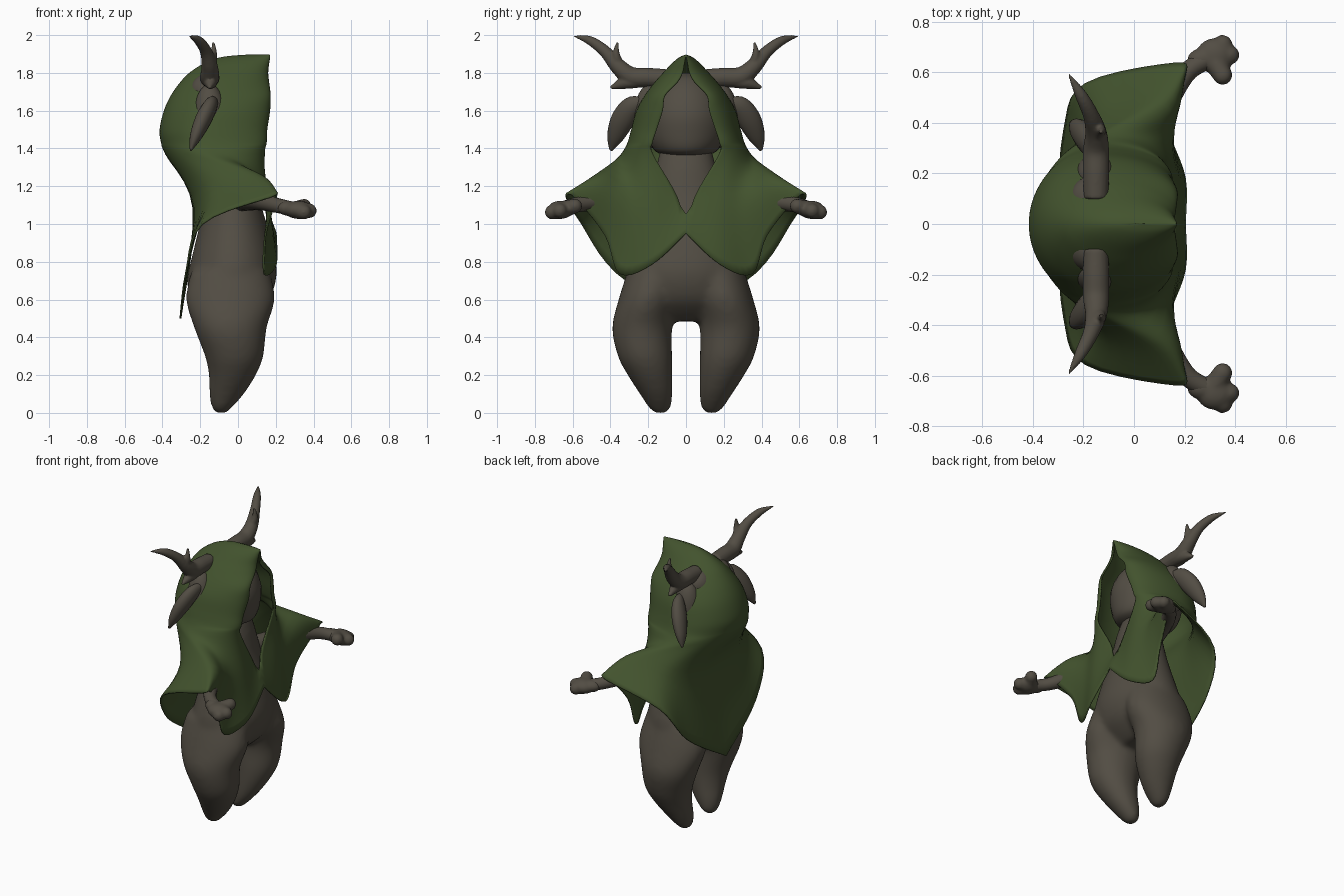
import bpy, bmesh, math
from mathutils import Vector, Matrix

if "Cube" in bpy.data.objects:
    bpy.data.objects.remove(bpy.data.objects["Cube"])


def material(name, rgb):
    m = bpy.data.materials.new(name)
    m.use_nodes = True
    m.diffuse_color = (*rgb, 1)
    bsdf = m.node_tree.nodes["Principled BSDF"]
    bsdf.inputs["Base Color"].default_value = (*rgb, 1)
    bsdf.inputs["Roughness"].default_value = 0.9
    return m


FUR = material("brown fur", (0.085, 0.074, 0.057))
CLOTH = material("green cloth", (0.055, 0.086, 0.027))


def finish(name, bm, mat, mirror=True):
    """Turn a bmesh into a smooth object, mirrored across y."""
    bmesh.ops.recalc_face_normals(bm, faces=bm.faces)
    for f in bm.faces:
        f.smooth = True
    me = bpy.data.meshes.new(name)
    bm.to_mesh(me)
    bm.free()
    me.materials.append(mat)
    ob = bpy.data.objects.new(name, me)
    bpy.context.collection.objects.link(ob)
    if mirror:
        mod = ob.modifiers.new("mirror", 'MIRROR')
        mod.use_axis = (False, True, False)
        mod.merge_threshold = 0.002
    return ob


def spline(points, steps):
    """Catmull-Rom samples through the points."""
    p = [Vector(q) for q in points]
    p = [p[0]] + p + [p[-1]]
    out = []
    for i in range(1, len(p) - 2):
        a, b, c, d = p[i - 1:i + 3]
        for k in range(steps):
            t = k / steps
            out.append(0.5 * (2 * b + (c - a) * t + (2 * a - 5 * b + 4 * c - d) * t * t
                              + (3 * b - a - 3 * c + d) * t ** 3))
    return out + [p[-2]]


def skin(bm, rings, closed=True):
    """Bridge rows of points, capping the ends when closed."""
    rows = [[bm.verts.new(p) for p in r] for r in rings]
    n = len(rows[0])
    for a, b in zip(rows, rows[1:]):
        for j in range(n if closed else n - 1):
            k = (j + 1) % n
            bm.faces.new((a[j], a[k], b[k], b[j]))
    if closed:
        bm.faces.new(rows[0])
        bm.faces.new(rows[-1])


def stack(bm, rows, sides=32):
    """Horizontal ellipses: height, centre x, centre y, radius x, radius y."""
    rings = []
    for z, x, y, rx, ry in spline(rows, 4):
        angles = [math.tau * i / sides for i in range(sides)]
        rings.append([(x + rx * math.cos(a), y + ry * math.sin(a), z) for a in angles])
    skin(bm, rings)


def tube(bm, path, flat=1.0, sides=16):
    """Tapered tube through points (x, y, z, radius); flat squashes it along x."""
    pts = spline(path, 6)
    rings = []
    for i, p in enumerate(pts):
        a, b = pts[max(i - 1, 0)], pts[min(i + 1, len(pts) - 1)]
        d = (b.xyz - a.xyz).normalized()
        u = (Vector((1, 0, 0)) - d * d.x).normalized()
        v = d.cross(u)
        angles = [math.tau * k / sides for k in range(sides)]
        rings.append([p.xyz + p.w * (u * flat * math.cos(t) + v * math.sin(t)) for t in angles])
    skin(bm, rings)


def ball(bm, centre, size):
    m = Matrix.Translation(centre) @ Matrix.Diagonal((*size, 1))
    bmesh.ops.create_uvsphere(bm, u_segments=32, v_segments=20, radius=1, matrix=m)


def melt(ob, voxel, rounds):
    """Fuse overlapping volumes into one soft skin."""
    r = ob.modifiers.new("fuse", 'REMESH')
    r.mode = 'VOXEL'
    r.voxel_size = voxel
    r.use_smooth_shade = True
    s = ob.modifiers.new("soften", 'SMOOTH')
    s.factor = 0.5
    s.iterations = rounds


# Torso and legs
bm = bmesh.new()
stack(bm, [(0.0, -0.09, 0.135, 0.03, 0.035), (0.03, -0.085, 0.14, 0.055, 0.06),
           (0.1, -0.06, 0.158, 0.092, 0.087), (0.2, -0.03, 0.19, 0.125, 0.119),
           (0.3, -0.02, 0.217, 0.155, 0.144), (0.45, -0.04, 0.232, 0.192, 0.159),
           (0.6, -0.04, 0.2, 0.235, 0.157), (0.75, -0.04, 0.16, 0.21, 0.15)])
stack(bm, [(0.485, -0.04, 0, 0.08, 0.2), (0.53, -0.04, 0, 0.14, 0.26),
           (0.6, -0.04, 0, 0.205, 0.32), (0.7, -0.035, 0, 0.236, 0.32),
           (0.8, -0.025, 0, 0.226, 0.307), (1.0, -0.025, 0, 0.177, 0.24),
           (1.15, -0.03, 0, 0.14, 0.2), (1.3, -0.04, 0, 0.12, 0.16), (1.42, -0.06, 0, 0.1, 0.13)])
melt(finish("body", bm, FUR), 0.016, 12)

# Head, full at the chin and narrow at the crown
bm = bmesh.new()
stack(bm, [(1.355, -0.09, 0, 0.1, 0.08), (1.37, -0.09, 0, 0.165, 0.135),
           (1.4, -0.095, 0, 0.205, 0.175), (1.47, -0.1, 0, 0.228, 0.208),
           (1.58, -0.1, 0, 0.235, 0.215), (1.69, -0.1, 0, 0.195, 0.18),
           (1.77, -0.1, 0, 0.12, 0.11), (1.8, -0.1, 0, 0.03, 0.03)])
finish("head", bm, FUR, mirror=False)

# Arms
bm = bmesh.new()
tube(bm, [(0, 0.12, 1.13, 0.065), (0.1, 0.42, 1.125, 0.052),
          (0.2, 0.59, 1.1, 0.04), (0.29, 0.65, 1.08, 0.038)])
finish("arms", bm, FUR)

# Hands: mitten palm, thumb and two stubby fingers
bm = bmesh.new()
ball(bm, (0.32, 0.665, 1.075), (0.075, 0.07, 0.048))
ball(bm, (0.265, 0.648, 1.083), (0.055, 0.045, 0.04))
for start, tip in (((0.32, 0.64, 1.08), (0.35, 0.588, 1.095)),
                   ((0.33, 0.66, 1.07), (0.378, 0.668, 1.07)),
                   ((0.32, 0.68, 1.07), (0.35, 0.709, 1.063))):
    tube(bm, [(*start, 0.045), (*tip, 0.039)])
    ball(bm, tip, (0.039, 0.039, 0.039))
melt(finish("hands", bm, FUR), 0.009, 6)

# Antlers with an upper and a lower tine
bm = bmesh.new()
tube(bm, [(-0.15, 0.1, 1.77, 0.05), (-0.15, 0.2, 1.775, 0.052), (-0.15, 0.29, 1.78, 0.052),
          (-0.15, 0.36, 1.835, 0.043), (-0.17, 0.43, 1.915, 0.032),
          (-0.21, 0.51, 1.972, 0.024), (-0.26, 0.595, 1.995, 0.004)])
tube(bm, [(-0.15, 0.355, 1.83, 0.035), (-0.13, 0.37, 1.9, 0.02), (-0.13, 0.362, 1.965, 0.006)])
tube(bm, [(-0.15, 0.22, 1.77, 0.045), (-0.145, 0.32, 1.75, 0.036), (-0.15, 0.4, 1.72, 0.008)])
melt(finish("antlers", bm, FUR), 0.008, 2)

# Ears
bm = bmesh.new()
tube(bm, [(-0.12, 0.22, 1.65, 0.02), (-0.145, 0.285, 1.625, 0.052), (-0.185, 0.336, 1.55, 0.062),
          (-0.225, 0.375, 1.46, 0.044), (-0.25, 0.398, 1.39, 0.008)], flat=0.7)
finish("ears", bm, FUR)

# Bare skin showing through the hood around the antler and ear roots
bm = bmesh.new()
ball(bm, (-0.16, 0.097, 1.7), (0.095, 0.095, 0.095))
ball(bm, (-0.15, 0.19, 1.57), (0.085, 0.085, 0.17))
finish("antler_and_ear_roots", bm, FUR)

# Hooded cape: hood levels are height, back x, front x, half width, half opening
hood = [(1.892, 0.05, 0.165, 0, 0), (1.88, -0.08, 0.165, 0.03, 0.002),
        (1.85, -0.17, 0.16, 0.068, 0.008), (1.8, -0.25, 0.155, 0.115, 0.018),
        (1.75, -0.3, 0.16, 0.16, 0.045), (1.68, -0.35, 0.168, 0.213, 0.11),
        (1.6, -0.387, 0.165, 0.257, 0.123), (1.5, -0.41, 0.15, 0.285, 0.155),
        (1.43, -0.402, 0.147, 0.305, 0.177), (1.37, -0.38, 0.137, 0.338, 0.175)]
shoulders = [(0.14, 0.045, 1.14), (0.165, 0.17, 1.1), (0.15, 0.28, 1.1), (0.145, 0.36, 1.17),
             (0.14, 0.45, 1.245), (0.06, 0.475, 1.255), (-0.13, 0.43, 1.18),
             (-0.22, 0.26, 1.1), (-0.235, 0, 1.08)]
hem = [(0.2, 0, 0.95), (0.2, 0.18, 0.785), (0.14, 0.35, 0.735), (0.145, 0.43, 0.94),
       (0.2, 0.59, 1.14), (0.165, 0.635, 1.14), (-0.19, 0.555, 1.0),
       (-0.275, 0.37, 0.74), (-0.305, 0, 0.5)]
STEPS = 5
count = STEPS * (len(hem) - 1) + 1
rows = []
for z, back, front, width, gap in hood:
    mid = (back + front) / 2
    row = []
    for j in range(count):
        a = math.pi * j / (count - 1)
        c, s = math.cos(a), math.sin(a)
        inner = gap if c > 0 else 0
        reach = front - mid if c > 0 else mid - back
        row.append((mid + reach * c, inner + (width - inner) * s, z))
    rows.append(row)
rows += [spline(shoulders, STEPS), spline(hem, STEPS)]
columns = [spline(col, 5) for col in zip(*rows)]
for col in columns:
    for p in col:
        p.y = max(p.y, 0)
for p in columns[0]:
    if p.y < 0.02 and p.z < 1.2:
        p.y = 0
for p in columns[-1]:
    p.y = 0
bm = bmesh.new()
skin(bm, columns, closed=False)
bmesh.ops.remove_doubles(bm, verts=bm.verts, dist=0.0005)
cape = finish("hooded_cape", bm, CLOTH)
shell = cape.modifiers.new("thickness", 'SOLIDIFY')
shell.thickness = 0.01
shell.offset = 0
